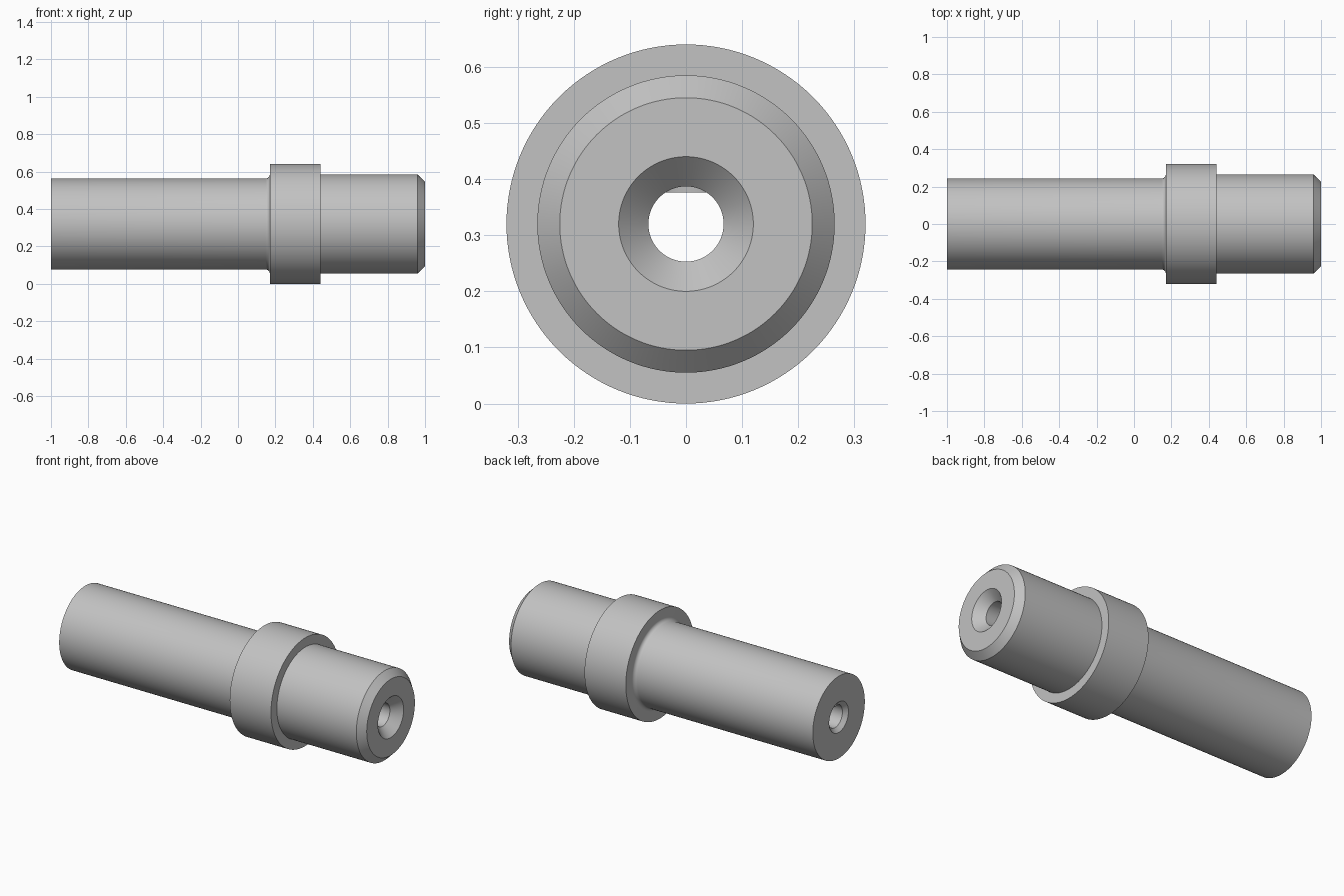
import bpy, bmesh, math

cube = bpy.data.objects.get("Cube")
if cube:
    bpy.data.objects.remove(cube)

AXIS_Z = 0.32
BORE = 0.067
FLAT = 0.056          # height of the key flat above the axis
FLAT_START, FLAT_END = -0.976, -0.6

steel = bpy.data.materials.new("steel_grey")
steel.use_nodes = True
colour = (0.54, 0.54, 0.54, 1)
steel.diffuse_color = colour
steel.node_tree.nodes["Principled BSDF"].inputs["Base Color"].default_value = colour

# Outer profile as (x, radius), with a concave fillet where shaft meets collar
fillet = 0.022
profile = [(-1, 0.09), (-1, 0.243)]
for i in range(9):
    a = math.pi / 2 * i / 8
    profile.append((0.17 - fillet + fillet * math.sin(a),
                    0.243 + fillet * (1 - math.cos(a))))
profile += [(0.17, 0.32), (0.44, 0.32), (0.44, 0.265), (0.96, 0.265), (1, 0.225)]

# Countersunk bore, running back to the shaft end
profile += [(1, 0.12), (0.947, BORE), (FLAT_END + 0.001, BORE), (FLAT_END, BORE),
            (FLAT_START, BORE), (FLAT_START - 0.001, BORE)]

# Revolve the closed profile around the x axis
bm = bmesh.new()
verts = [bm.verts.new((x, 0, r)) for x, r in profile]
edges = [bm.edges.new((v, verts[(i + 1) % len(verts)])) for i, v in enumerate(verts)]
bmesh.ops.spin(bm, geom=verts + edges, cent=(0, 0, 0), axis=(1, 0, 0),
               angle=math.tau, steps=128)
bmesh.ops.remove_doubles(bm, verts=bm.verts, dist=0.0001)

# Key flat along the top of the rear bore
for v in bm.verts:
    inside = math.hypot(v.co.y, v.co.z) < BORE + 0.001
    if inside and FLAT_START - 0.0004 < v.co.x < FLAT_END + 0.0004:
        v.co.z = min(v.co.z, FLAT)
bmesh.ops.recalc_face_normals(bm, faces=bm.faces)

mesh = bpy.data.meshes.new("collared_pin")
bm.to_mesh(mesh)
bm.free()
mesh.materials.append(steel)
pin = bpy.data.objects.new("collared_pin", mesh)
pin.location.z = AXIS_Z
bpy.context.collection.objects.link(pin)

bpy.ops.object.select_all(action='DESELECT')
pin.select_set(True)
bpy.context.view_layer.objects.active = pin
bpy.ops.object.shade_smooth_by_angle(angle=math.radians(30))
